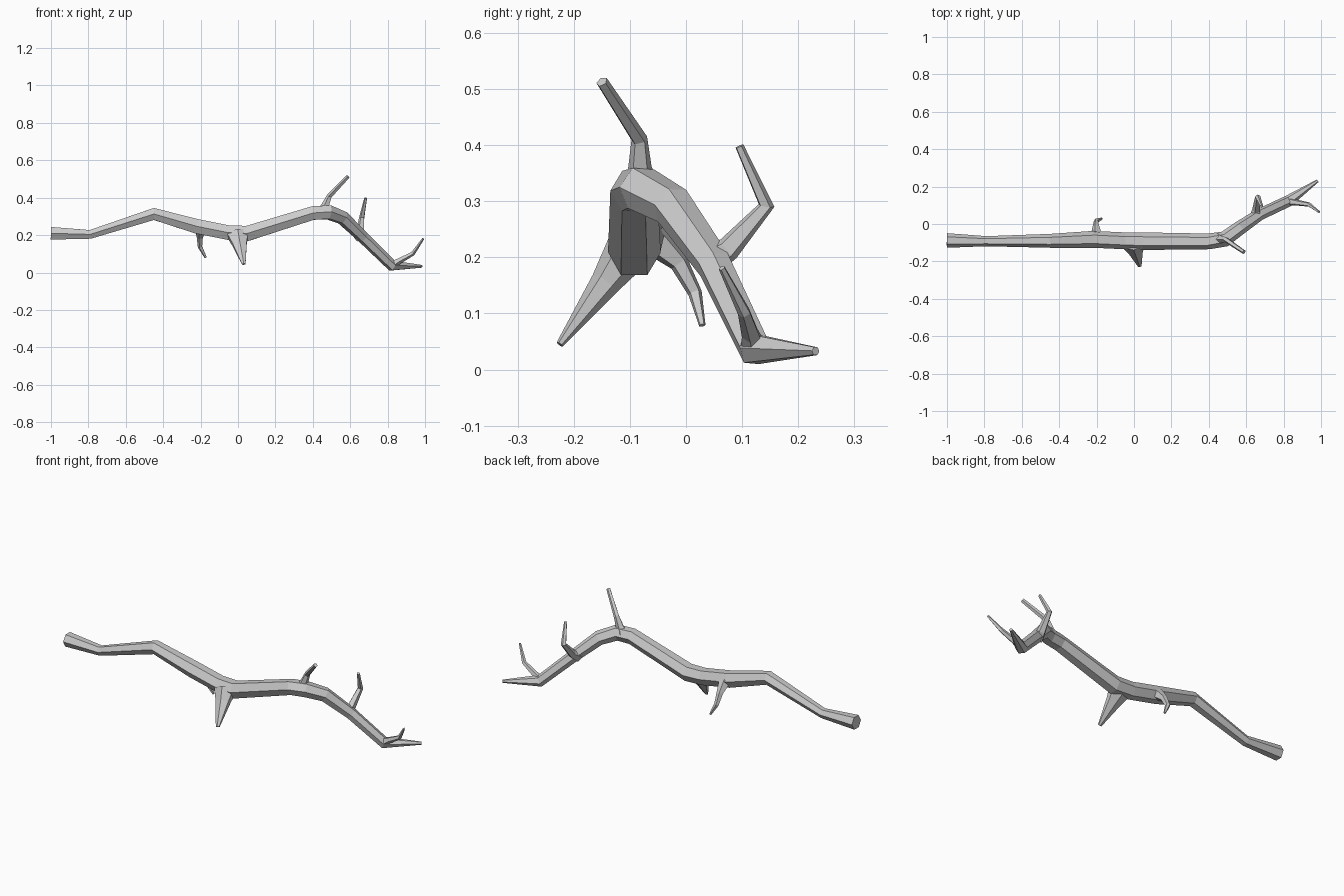
import bpy, bmesh, math
from mathutils import Vector


def limb(name, pts, sides=6, ref=(0, 0, 1), flat=1.0):
    """Faceted tapering tube through points (x, y, z, radius)."""
    P = [Vector(p[:3]) for p in pts]
    bm = bmesh.new()
    rings = []
    u = Vector(ref)
    for i, p in enumerate(P):
        a = (p - P[i - 1]).normalized() if i > 0 else Vector()
        b = (P[i + 1] - p).normalized() if i < len(P) - 1 else Vector()
        t = (a + b).normalized()
        u = (u - t * u.dot(t)).normalized()
        v = t.cross(u)
        r = pts[i][3]
        ring = []
        for k in range(sides):
            ang = math.tau * (k + 0.5) / sides
            ring.append(bm.verts.new(p + u * r * math.cos(ang) + v * r * flat * math.sin(ang)))
        rings.append(ring)
    for r0, r1 in zip(rings, rings[1:]):
        for k in range(sides):
            n = (k + 1) % sides
            bm.faces.new((r0[k], r0[n], r1[n], r1[k]))
    bm.faces.new(rings[0][::-1])
    bm.faces.new(rings[-1])
    bmesh.ops.recalc_face_normals(bm, faces=bm.faces)
    me = bpy.data.meshes.new(name)
    bm.to_mesh(me)
    bm.free()
    ob = bpy.data.objects.new(name, me)
    bpy.context.collection.objects.link(ob)
    return ob


# Main crooked limb, thick end at left, tapering to the right tip
limb("main_branch", [
    (-1.0, -0.088, 0.21, 0.039), (-0.79, -0.092, 0.204, 0.027),
    (-0.45, -0.09, 0.313, 0.037), (-0.22, -0.082, 0.247, 0.045),
    (-0.05, -0.09, 0.213, 0.045), (0.05, -0.092, 0.209, 0.047),
    (0.4, -0.093, 0.318, 0.042), (0.485, -0.08, 0.322, 0.042),
    (0.56, -0.025, 0.292, 0.038), (0.67, 0.05, 0.187, 0.032),
    (0.825, 0.123, 0.036, 0.031), (0.982, 0.231, 0.033, 0.008)])

# Broken stub pointing down and forward
limb("lower_stub", [
    (-0.002, -0.105, 0.21, 0.068), (0.009, -0.145, 0.153, 0.044),
    (0.031, -0.225, 0.045, 0.011)], ref=(1, 0, 0), flat=0.6)

# Small hooked twig at the back
limb("back_twig", [
    (-0.2, -0.06, 0.235, 0.032), (-0.203, -0.012, 0.19, 0.018),
    (-0.202, 0.016, 0.137, 0.013), (-0.172, 0.029, 0.079, 0.006)],
    sides=5, ref=(1, 0, 0))

# Upright twig at the top of the bend
limb("top_twig", [
    (0.455, -0.08, 0.325, 0.034), (0.468, -0.082, 0.358, 0.022),
    (0.49, -0.083, 0.41, 0.015), (0.588, -0.15, 0.513, 0.011)],
    sides=5, ref=(1, 0, 0))

# Bent twig on the descending section
limb("side_twig", [
    (0.645, 0.035, 0.19, 0.03), (0.655, 0.075, 0.215, 0.023),
    (0.662, 0.143, 0.292, 0.015), (0.683, 0.095, 0.398, 0.008)],
    sides=5, ref=(1, 0, 0))

# Forked twig near the tip
limb("tip_twig", [
    (0.825, 0.12, 0.04, 0.025), (0.86, 0.116, 0.062, 0.017),
    (0.935, 0.104, 0.102, 0.012), (0.99, 0.064, 0.181, 0.006)], sides=5)
